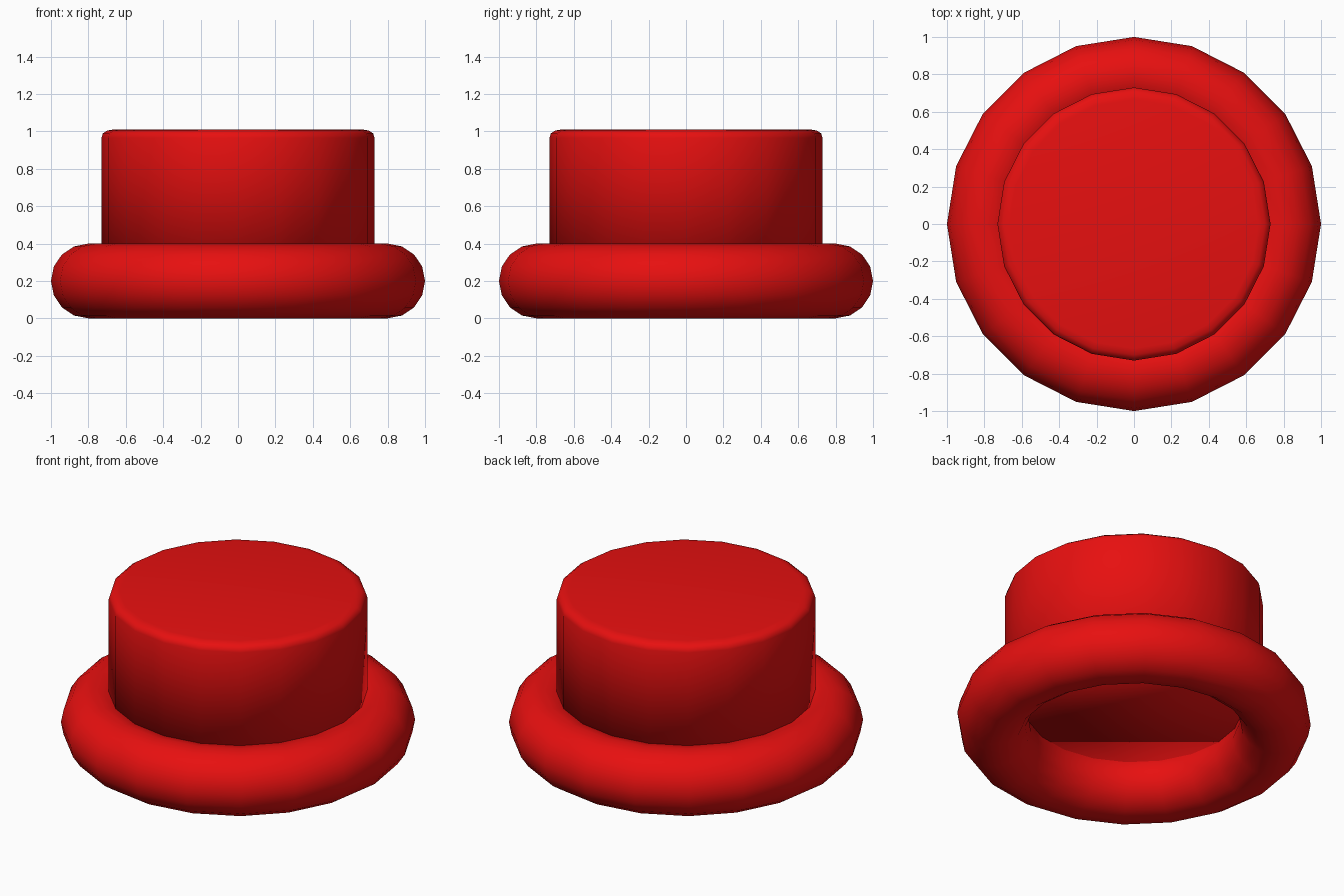
import bpy, bmesh, math

if "Cube" in bpy.data.objects:
    bpy.data.objects.remove(bpy.data.objects["Cube"])

SIDES = 20

red = bpy.data.materials.new("red_plastic")
red.diffuse_color = (0.8, 0.005, 0.005, 1)
red.use_nodes = True
red.node_tree.nodes["Principled BSDF"].inputs["Base Color"].default_value = red.diffuse_color


def finish(obj):
    obj.data.materials.append(red)
    for p in obj.data.polygons:
        p.use_smooth = True


def lathe(name, profile):
    """Closed solid of revolution from (radius, height) points, flat capped."""
    bm = bmesh.new()
    rings = []
    for r, z in profile:
        rings.append([bm.verts.new((r * math.cos(2 * math.pi * i / SIDES),
                                    r * math.sin(2 * math.pi * i / SIDES), z))
                      for i in range(SIDES)])
    for a, b in zip(rings, rings[1:]):
        for i in range(SIDES):
            j = (i + 1) % SIDES
            bm.faces.new((a[i], a[j], b[j], b[i]))
    bm.faces.new(rings[0][::-1])
    bm.faces.new(rings[-1])
    mesh = bpy.data.meshes.new(name)
    bm.to_mesh(mesh)
    bm.free()
    obj = bpy.data.objects.new(name, mesh)
    bpy.context.collection.objects.link(obj)
    finish(obj)
    return obj


# Rounded ring at the base
bpy.ops.mesh.primitive_torus_add(major_radius=0.8, minor_radius=0.2,
                                 major_segments=SIDES, minor_segments=16,
                                 location=(0, 0, 0.2))
ring = bpy.context.object
ring.name = "base_ring"
finish(ring)

# Cylindrical plug with softened rim, its flat underside closing the ring
lathe("plug", [(0.73, 0.27), (0.73, 0.965), (0.723, 0.988),
               (0.70, 1.004), (0.665, 1.01)])
